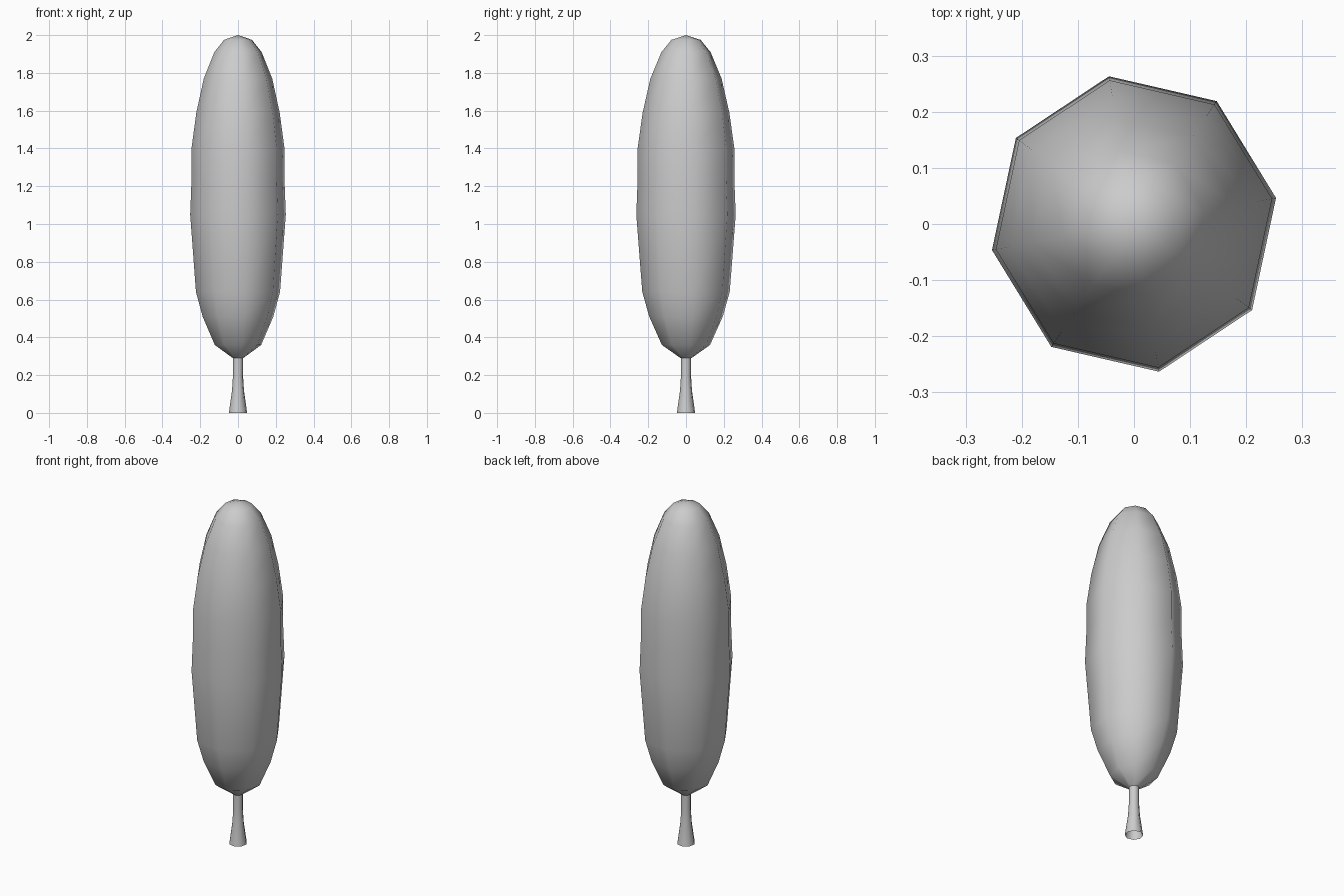
import bpy, bmesh
from math import cos, sin, pi, radians

default = bpy.data.objects.get("Cube")
if default:
    bpy.data.objects.remove(default, do_unlink=True)

grey = bpy.data.materials.new("plain_grey")
grey.use_nodes = True
COLOUR = (0.6, 0.6, 0.6, 1)
grey.diffuse_color = COLOUR
grey.node_tree.nodes["Principled BSDF"].inputs["Base Color"].default_value = COLOUR


def lathe(name, profile, sides, turn=0.0, y_scale=1.0, tip=None):
    """Join rings of (radius, height), with an optional pointed top."""
    bm = bmesh.new()
    angles = [radians(turn) + 2 * pi * i / sides for i in range(sides)]
    rings = [[bm.verts.new((r * cos(a), r * y_scale * sin(a), z)) for a in angles]
             for r, z in profile]
    for low, high in zip(rings, rings[1:]):
        for i in range(sides):
            j = (i + 1) % sides
            bm.faces.new((low[i], low[j], high[j], high[i]))
    if tip is not None:
        top = bm.verts.new((0, 0, tip))
        for i in range(sides):
            bm.faces.new((rings[-1][i], rings[-1][(i + 1) % sides], top))
    for f in bm.faces:
        f.smooth = True
    mesh = bpy.data.meshes.new(name)
    bm.to_mesh(mesh)
    bm.free()
    mesh.materials.append(grey)
    obj = bpy.data.objects.new(name, mesh)
    bpy.context.collection.objects.link(obj)
    return obj


# Tall eight-sided crown, slightly pinched around the middle
lathe("foliage", [(0.028, 0.29), (0.125, 0.36), (0.19, 0.51), (0.226, 0.64),
                  (0.257, 1.05), (0.25, 1.23), (0.25, 1.4), (0.224, 1.59),
                  (0.184, 1.77), (0.127, 1.91), (0.075, 1.975)],
      8, turn=10, y_scale=1.04, tip=2.0)

# Slim trunk, flared at the foot and open underneath
lathe("trunk", [(0.049, 0), (0.032, 0.12), (0.027, 0.2), (0.027, 0.3)], 8, turn=10)
